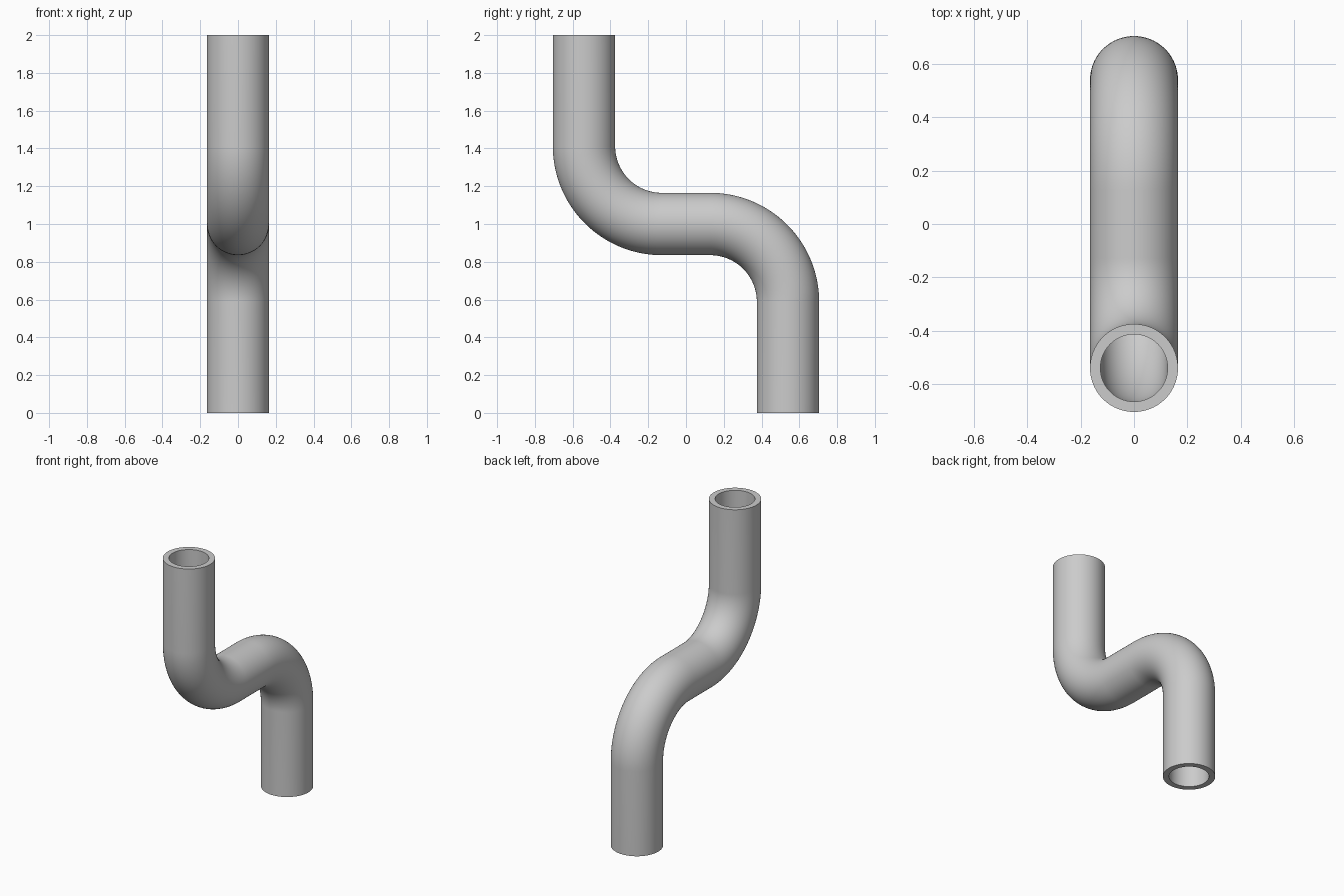
import bpy, bmesh, math
from mathutils import Vector

if "Cube" in bpy.data.objects:
    bpy.data.objects.remove(bpy.data.objects["Cube"])

OUTER, INNER = 0.165, 0.126      # pipe radii
OFFSET, BEND = 0.54, 0.412       # leg offset in y, bend radius of the centre line
SIDES, STEPS = 96, 32

# Centre line as (y, z, tangent angle measured from +z towards -y)
path = [(OFFSET, 0.0, 0.0)]
for i in range(STEPS + 1):       # lower bend
    a = math.pi / 2 * i / STEPS
    path.append((OFFSET - BEND + BEND * math.cos(a),
                 1.0 - BEND + BEND * math.sin(a), a))
# The upper half is the lower half turned half a circle about (0, 1)
path += [(-y, 2.0 - z, a) for y, z, a in reversed(path)]

bm = bmesh.new()


def ring(y, z, a, radius):
    """Circle of vertices square to the centre line."""
    side = Vector((0, math.cos(a), math.sin(a)))
    verts = []
    for k in range(SIDES):
        t = 2 * math.pi * k / SIDES
        p = Vector((radius * math.cos(t), y, z)) + side * (radius * math.sin(t))
        verts.append(bm.verts.new(p))
    return verts


# Outer wall up, inner wall back down, closed into one loop of rings
rings = [ring(*p, OUTER) for p in path] + [ring(*p, INNER) for p in reversed(path)]
for i, r in enumerate(rings):
    n = rings[(i + 1) % len(rings)]
    for k in range(SIDES):
        j = (k + 1) % SIDES
        bm.faces.new((r[k], r[j], n[j], n[k]))
bmesh.ops.recalc_face_normals(bm, faces=bm.faces)

mesh = bpy.data.meshes.new("offset_pipe")
bm.to_mesh(mesh)
bm.free()
pipe = bpy.data.objects.new("offset_pipe", mesh)
bpy.context.collection.objects.link(pipe)

# Smooth walls, crisp pipe ends
bpy.context.view_layer.objects.active = pipe
pipe.select_set(True)
bpy.ops.object.shade_smooth_by_angle(angle=math.radians(35))
